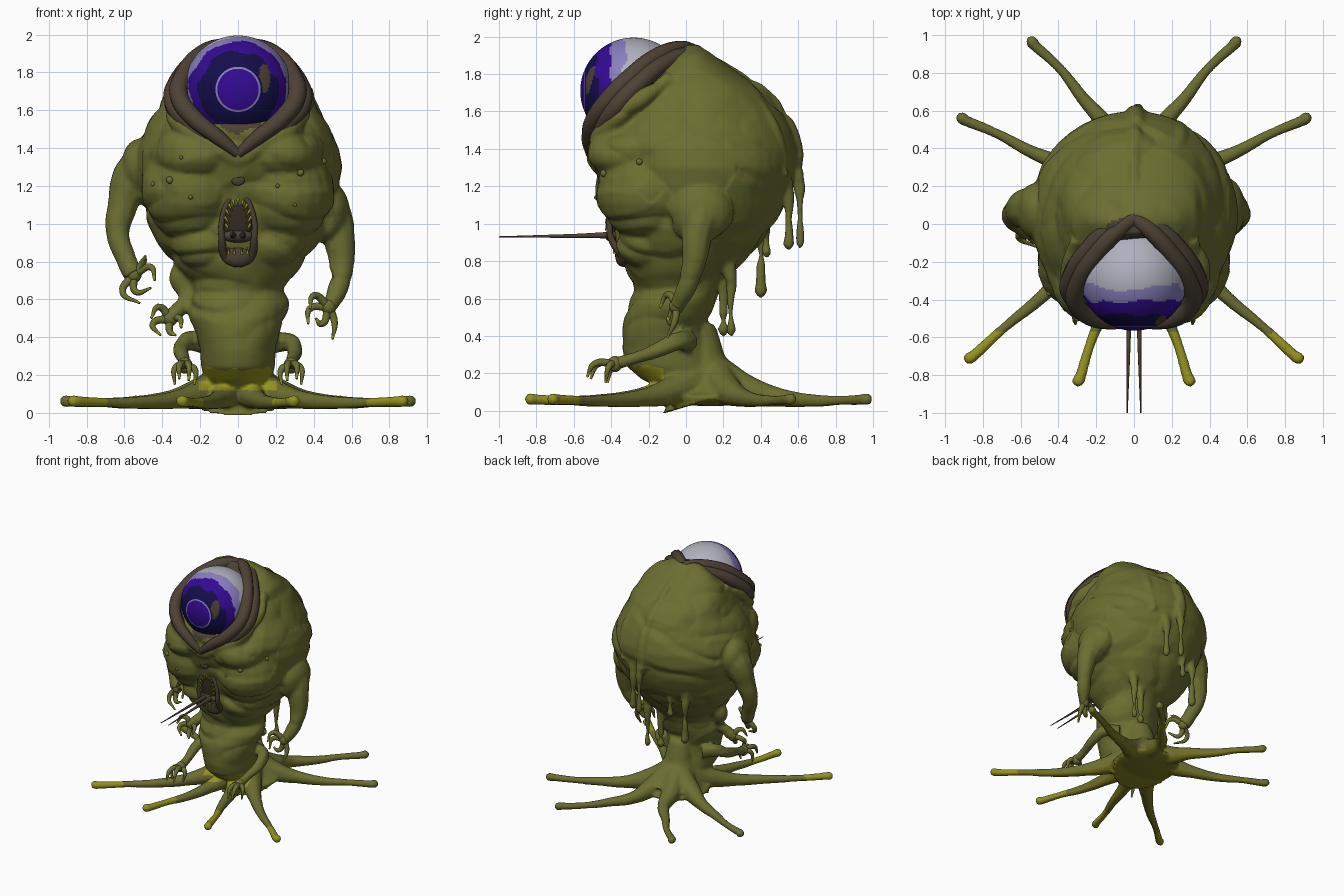
import bpy, bmesh, math
from mathutils import Vector, Matrix, noise
from mathutils.bvhtree import BVHTree

if "Cube" in bpy.data.objects:
    bpy.data.objects.remove(bpy.data.objects["Cube"])


def material(name, rgb):
    m = bpy.data.materials.new(name)
    m.use_nodes = True
    m.diffuse_color = (*rgb, 1)
    m.node_tree.nodes["Principled BSDF"].inputs["Base Color"].default_value = (*rgb, 1)
    return m


olive = material("olive skin", (.148, .152, .03))
yellow = material("yellow skin", (.3, .29, .014))
ochre = material("ochre underside", (.2, .185, .016))
brown = material("brown flesh", (.074, .053, .034))
dark = material("dark mouth", (.035, .024, .014))
white = material("eye white", (.44, .44, .52))
lavender = material("eye lavender", (.25, .21, .5))
indigo = material("eye indigo", (.034, .003, .29))
navy = material("eye navy", (.007, .004, .07))


def finish(name, bm, *mats):
    """Turn a bmesh into a smooth shaded object."""
    me = bpy.data.meshes.new(name)
    bm.to_mesh(me)
    bm.free()
    for m in mats:
        me.materials.append(m)
    me.shade_smooth()
    ob = bpy.data.objects.new(name, me)
    bpy.context.collection.objects.link(ob)
    return ob


def tube(bm, path, sides=3):
    """Add a tapering round tube through (x, y, z, radius) points."""
    cu = bpy.data.curves.new("path", 'CURVE')
    cu.dimensions = '3D'
    cu.bevel_depth = 1
    cu.bevel_resolution = sides
    cu.resolution_u = 8
    cu.use_fill_caps = True
    sp = cu.splines.new('BEZIER')
    sp.bezier_points.add(len(path) - 1)
    for bp, p in zip(sp.bezier_points, path):
        bp.co, bp.radius = p[:3], p[3]
        bp.handle_left_type = bp.handle_right_type = 'AUTO'
    ob = bpy.data.objects.new("path", cu)
    bpy.context.collection.objects.link(ob)
    me = bpy.data.meshes.new_from_object(ob.evaluated_get(bpy.context.evaluated_depsgraph_get()))
    bm.from_mesh(me)
    bpy.data.objects.remove(ob)
    bpy.data.meshes.remove(me)
    bpy.data.curves.remove(cu)


def ball(bm, loc, scale, seg=24):
    mat = Matrix.Translation(loc) @ Matrix.Diagonal((*scale, 1))
    bmesh.ops.create_uvsphere(bm, u_segments=seg, v_segments=seg // 2, radius=1, matrix=mat)


def flip(path):
    return [(-p[0], *p[1:]) for p in path]


# Torso and trunk: rows of height, half width, front y, back y
rows = [(.12, .12, -.14, .2), (.17, .17, -.24, .19), (.24, .195, -.32, .15), (.33, .2, -.34, .12),
        (.42, .215, -.34, .1), (.5, .25, -.33, .12), (.58, .265, -.3, .15), (.64, .245, -.27, .17),
        (.7, .265, -.3, .21), (.78, .335, -.33, .29), (.9, .42, -.37, .4), (1.0, .47, -.39, .47),
        (1.1, .5, -.42, .52), (1.2, .53, -.45, .56), (1.3, .55, -.48, .59), (1.4, .535, -.52, .59),
        (1.5, .49, -.51, .56), (1.6, .43, -.43, .51), (1.7, .39, -.33, .43), (1.8, .34, -.22, .28),
        (1.9, .24, -.08, .14), (1.96, .12, -.05, .06)]
skin = bmesh.new()
N = 48
rings = []
for z, hx, y0, y1 in rows:
    ring = []
    for i in range(N):
        a = math.tau * i / N
        ring.append(skin.verts.new((hx * math.cos(a), (y0 + y1) / 2 + (y1 - y0) / 2 * math.sin(a), z)))
    rings.append(ring)
for lo, hi in zip(rings, rings[1:]):
    for i in range(N):
        j = (i + 1) % N
        skin.faces.new((lo[i], lo[j], hi[j], hi[i]))
skin.faces.new(rings[0][::-1])
skin.faces.new(rings[-1])

# Broad cheeks, jowls and brow folds that meet in a centre crease
for s in (-1, 1):
    ball(skin, (s * .22, -.24, 1.37), (.24, .29, .17))
    ball(skin, (s * .24, -.19, 1.18), (.27, .29, .27))
    ball(skin, (s * .17, -.19, .9), (.18, .18, .14))
    tube(skin, [(0, -.47, 1.33, .03), (s * .16, -.47, 1.43, .05), (s * .3, -.4, 1.53, .05),
                (s * .355, -.25, 1.66, .045), (s * .31, -.08, 1.78, .035)])

# Flared stump and root-like feet: tip x, tip y, inward bend
tube(skin, [(0, .06, .46, .09), (0, .08, .3, .12), (0, .1, .16, .17), (0, .13, .06, .27)], 6)
ball(skin, (0, .13, .07), (.27, .28, .045))
for tx, ty, bend in ((.54, .965, .075), (.91, .56, 0), (.87, -.71, -.03), (.295, -.83, -.015)):
    for s in (-1, 1):
        c, t = Vector((0, .13)), Vector((s * tx, ty))
        d = t - c
        side = Vector((-d.y, d.x)).normalized() * s
        path = []
        for f, z, r, w in ((.05, .19, .1, 0), (.22, .11, .08, .5), (.4, .07, .05, 1.1),
                           (.6, .055, .036, .9), (.8, .055, .027, .55), (1, .06, .031, 0)):
            p = c + d * f + side * (bend * w + .006 * math.sin(f * 17))
            path.append((p.x, p.y, z, r))
        tube(skin, path)
        ball(skin, (t.x, t.y, .062), (.034,) * 3, 16)

# Four arm types: big left and right, one middle, a mirrored low pair
big_left = [(.47, .09, 1.1, .1), (.51, .08, 1.03, .1), (.535, .06, .93, .083), (.55, .04, .78, .062),
            (.52, -.01, .63, .05), (.48, -.05, .56, .045)]
big_right = [(-.46, .08, 1.36, .12), (-.55, .08, 1.24, .12), (-.615, .06, 1.08, .08), (-.635, .03, .94, .06),
             (-.59, -.01, .81, .055), (-.55, -.04, .73, .055)]
middle = [(-.22, -.02, .82, .08), (-.3, -.03, .71, .065), (-.27, -.06, .62, .05), (-.32, -.1, .54, .035),
          (-.36, -.12, .5, .04)]
low = [(.17, .02, .37, .06), (.27, -.04, .375, .05), (.3, -.14, .33, .042), (.285, -.28, .28, .033),
       (.28, -.38, .25, .035)]
for arm in (big_left, big_right, middle, low, flip(low)):
    tube(skin, arm)
ball(skin, (.47, .08, 1.06), (.12, .17, .165))
ball(skin, (-.52, .07, 1.3), (.1, .15, .15))

# Back ridge and hanging drips: x, y, start height, end height
tube(skin, [(0, .08, 1.9, .03), (0, .4, 1.7, .035), (.01, .55, 1.5, .04), (0, .6, 1.25, .04)])
tube(skin, [(.2, .35, 1.7, .02), (.24, .46, 1.5, .04), (.23, .53, 1.25, .03)])
for x, y, top, end in ((.02, .61, 1.35, .86), (.12, .55, 1.25, .86), (-.27, .4, 1.05, .61), (.2, .24, .85, .4),
                       (.1, .2, .8, .4), (-.15, .43, 1.05, .82)):
    h = top - end
    tube(skin, [(x, y - .03, top, .045), (x, y, end + h * .65, .026), (x, y, end + h * .4, .018),
                (x, y, end + h * .2, .021), (x, y, end + .03, .028), (x, y, end, .012)])

# Merge the skin into one organic surface
raw = finish("raw skin", skin)
for kind, settings in (('REMESH', {"mode": 'VOXEL', "voxel_size": .0125}),
                       ('SMOOTH', {"factor": .5, "iterations": 6})):
    mod = raw.modifiers.new(kind, kind)
    for k, v in settings.items():
        setattr(mod, k, v)
merged = bpy.data.meshes.new_from_object(raw.evaluated_get(bpy.context.evaluated_depsgraph_get()))
bpy.data.objects.remove(raw)
bm = bmesh.new()
bm.from_mesh(merged)
bm.normal_update()

# Wrinkles: creases where the noise crosses zero
moves = []
for v in bm.verts:
    x, y, z = v.co
    torso = min(1, max(0, (z - .25) * 4)) * (1 if abs(x) < .5 else .3)
    ridge = abs(noise.noise(Vector((x * 2.6, y * 2.6, z * 5)))) + .15 * abs(noise.noise(v.co * 8))
    moves.append(v.normal * torso * .05 * (min(ridge, .35) - .2))
for v, m in zip(bm.verts, moves):
    v.co += m
bm.normal_update()
for f in bm.faces:
    x, y, z = f.calc_center_median()
    n = .02 * noise.noise(Vector((x, y, z)) * 12)
    if z > 1.3 and z > 1.53 + .87 * (y + .54) - .35 * max(0, .25 - abs(x)) + n:
        f.material_index = 2
    elif (z < .12 and y < -.57 + n) or (.12 < z < .235 + n and y < -.12 and abs(x) < .21):
        f.material_index = 1
    elif z < .1 and f.normal.z < -.35:
        f.material_index = 3
tree = BVHTree.FromBMesh(bm)
finish("body", bm, olive, yellow, brown, ochre)


def front(x, z):
    hit = tree.ray_cast(Vector((x, -2, z)), Vector((0, 1, 0)))[0]
    return hit.y if hit else -.4


# Curled fingers: wrist point, then finger tips with a bend point
hands = {
    "left_hand": ((.48, -.05, .56), [((.4, -.1, .62), (.38, -.14, .55)), ((.38, -.07, .55), (.37, -.1, .47)),
                                     ((.44, -.08, .47), (.41, -.1, .5)), ((.51, -.06, .48), (.5, -.1, .39))]),
    "right_hand": ((-.55, -.04, .73), [((-.5, -.08, .8), (-.49, -.12, .83)), ((-.46, -.09, .77), (-.44, -.13, .7)),
                                       ((-.61, -.07, .64), (-.52, -.12, .58)), ((-.54, -.08, .64), (-.46, -.12, .66))]),
    "middle_hand": ((-.36, -.12, .5), [((-.42, -.15, .56), (-.46, -.18, .5)), ((-.45, -.15, .47), (-.41, -.19, .41)),
                                       ((-.36, -.16, .43), (-.33, -.2, .41)), ((-.31, -.15, .5), (-.3, -.19, .45))]),
    "low_left_hand": ((.28, -.38, .25), [((.33, -.41, .24), (.335, -.43, .15)), ((.31, -.49, .25), (.31, -.53, .18)),
                                         ((.26, -.47, .25), (.26, -.51, .17)), ((.23, -.4, .23), (.23, -.42, .15))]),
}
w, fingers = hands["low_left_hand"]
hands["low_right_hand"] = (flip([w])[0], [flip(f) for f in fingers])
for name, (wrist, fingers) in hands.items():
    bm = bmesh.new()
    ball(bm, wrist, (.04, .04, .043))
    for bend, tip in fingers:
        tube(bm, [(*wrist, .024), (*bend, .018), (*tip, .006)])
    for f in bm.faces:
        c = f.calc_center_median()
        f.material_index = int(min((c - Vector(t)).length for _, t in fingers) < .02)
    finish(name, bm, olive, yellow)

# Eyeball with painted iris bands around the forward axis
bm = bmesh.new()
bmesh.ops.create_uvsphere(bm, u_segments=96, v_segments=80, radius=.285, matrix=Matrix.Rotation(math.pi / 2, 4, 'X'))
for f in bm.faces:
    c = f.calc_center_median()
    ang = math.degrees(c.angle(Vector((0, -1, 0))))
    wob = ang + 9 * noise.noise(c * 9) if ang > 30 else ang
    f.material_index = next(i for lim, i in ((22, 2), (25.5, 1), (45, 3), (64, 2), (78, 1), (181, 0)) if wob < lim)
    if ((c.x - .14) / .03) ** 2 + ((c.z - .06) / .075) ** 2 < 1 and c.y < 0 and ang > 26:
        f.material_index = 4
bmesh.ops.translate(bm, verts=bm.verts, vec=(0, -.28, 1.71))
finish("eyeball", bm, white, lavender, indigo, navy, brown)

# Wrinkled eyelids, pointed at the crown and at the nose
bm = bmesh.new()
lid = [(0, .03, 1.925, .04), (.08, -.03, 1.935, .045), (.2, -.16, 1.89, .047), (.29, -.3, 1.78, .05),
       (.31, -.41, 1.67, .05), (.235, -.49, 1.56, .047), (.11, -.52, 1.46, .04), (0, -.51, 1.37, .025)]
outer = [(x * 1.1, y + .05, z - .03, r) for x, y, z, r in lid]
for p in (lid, outer):
    tube(bm, p)
    tube(bm, flip(p))
finish("eyelids", bm, brown)

# Mouth: dark pit, lips, teeth and nose spot
pit_y = front(0, 1.04)
bm = bmesh.new()
ball(bm, (0, pit_y + .01, 1.03), (.08, .03, .13))
finish("mouth_pit", bm, dark)
bm = bmesh.new()
for s in (-1, 1):
    tube(bm, [(0, pit_y - .005, 1.18, .009), (s * .045, pit_y - .01, 1.13, .015), (s * .085, pit_y - .01, 1.02, .015),
              (s * .085, pit_y, .92, .018), (s * .06, front(0, .82), .82, .025), (0, front(0, .79), .79, .025)])
ball(bm, (0, front(0, .93) - .005, .935), (.085, .045, .035))
ball(bm, (0, front(0, .83), .83), (.08, .04, .06))
ball(bm, (0, front(0, 1.23), 1.23), (.035, .012, .028))
finish("lips", bm, brown)
bm = bmesh.new()
for i in range(11):
    a = math.pi * (i / 10 * 1.2 - .1)
    root = Vector((.07 * math.cos(a), pit_y - .02, 1.03 + .1 * math.sin(a)))
    tip = root + Vector((-.025 * math.cos(a), -.012, -.035))
    tube(bm, [(*root, .008), (*tip, .002)])
for x in (-.05, -.02, .02, .05):
    y = front(0, .84) - .035
    tube(bm, [(x, y, .84, .008), (x, y - .01, .875, .002)])
finish("teeth", bm, yellow)

# Long forked tongue spikes
bm = bmesh.new()
for s in (-1, 1):
    tube(bm, [(s * .025, -.36, .94, .02), (s * .028, -.6, .935, .011), (s * .036, -1, .93, .003)])
finish("tongue_spikes", bm, brown)

# Warts on the cheeks and jowls
bm = bmesh.new()
for x, z, r in ((-.36, 1.23, .02), (.33, 1.27, .02), (.45, 1.33, .018), (-.45, 1.21, .013), (.21, 1.2, .012),
                (-.25, 1.14, .012), (.3, 1.1, .01), (-.3, 1.35, .01)):
    ball(bm, (x, front(x, z), z), (r, r, r), 12)
finish("warts", bm, olive)
